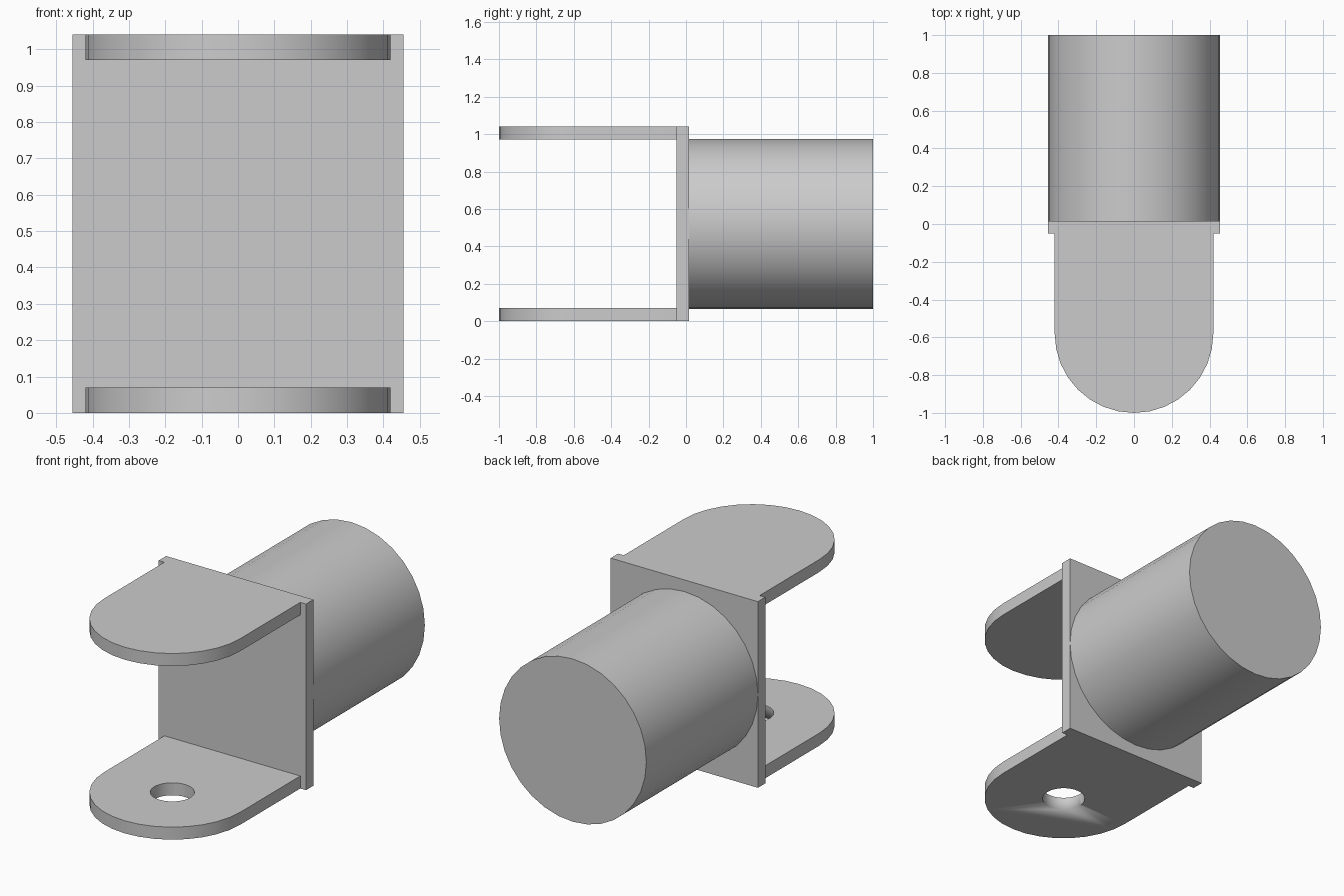
import bpy, bmesh, math
from mathutils import Matrix

cube = bpy.data.objects.get("Cube")
if cube:
    bpy.data.objects.remove(cube, do_unlink=True)

grey = bpy.data.materials.new("plain_grey")
grey.use_nodes = True
grey.diffuse_color = (0.6, 0.6, 0.6, 1)
grey.node_tree.nodes["Principled BSDF"].inputs["Base Color"].default_value = (0.6, 0.6, 0.6, 1)

HEIGHT, THICK = 1.04, 0.07
HALF_W, TAB_R = 0.455, 0.42
BACK, FRONT = 0.015, -0.05     # faces of the mounting plate
TAB_Y = -1 + TAB_R             # centre of the rounded tab end


def finish(name, bm):
    bmesh.ops.recalc_face_normals(bm, faces=bm.faces)
    mesh = bpy.data.meshes.new(name)
    bm.to_mesh(mesh)
    bm.free()
    obj = bpy.data.objects.new(name, mesh)
    mesh.materials.append(grey)
    bpy.context.collection.objects.link(obj)
    bpy.ops.object.select_all(action='DESELECT')
    obj.select_set(True)
    bpy.context.view_layer.objects.active = obj
    bpy.ops.object.shade_smooth_by_angle(angle=math.radians(30))
    return obj


def cylinder(name, radius, depth, matrix, segments=32):
    bm = bmesh.new()
    bmesh.ops.create_cone(bm, cap_ends=True, segments=segments, radius1=radius,
                          radius2=radius, depth=depth, matrix=matrix)
    return finish(name, bm)


def rounded_tab(name, z):
    # straight sides closed by a half circle, extruded upwards
    bm = bmesh.new()
    outline = [(TAB_R, FRONT), (-TAB_R, FRONT)]
    for i in range(17):
        a = math.pi + math.pi * i / 16
        outline.append((TAB_R * math.cos(a), TAB_Y + TAB_R * math.sin(a)))
    face = bm.faces.new([bm.verts.new((x, y, z)) for x, y in outline])
    new = bmesh.ops.extrude_face_region(bm, geom=[face])["geom"]
    verts = [v for v in new if isinstance(v, bmesh.types.BMVert)]
    bmesh.ops.translate(bm, verts=verts, vec=(0, 0, THICK))
    return finish(name, bm)


# Mounting plate
bm = bmesh.new()
bmesh.ops.create_cube(bm, size=1, matrix=Matrix.Translation((0, (BACK + FRONT) / 2, HEIGHT / 2))
                      @ Matrix.Diagonal((2 * HALF_W, BACK - FRONT, HEIGHT, 1)))
finish("mounting_plate", bm)

# Round shaft behind the plate
cylinder("shaft", HALF_W, 1 - BACK, Matrix.Translation((0, (1 + BACK) / 2, HEIGHT / 2))
         @ Matrix.Rotation(math.pi / 2, 4, 'X'))

# Fork tabs
rounded_tab("upper_tab", HEIGHT - THICK)
lower = rounded_tab("lower_tab", 0)

# Pin hole through the lower tab only
cutter = cylinder("pin_hole_cutter", 0.112, 0.3, Matrix.Translation((0, TAB_Y, THICK / 2)))
cutter.hide_render = True
cutter.hide_viewport = True
hole = lower.modifiers.new("pin_hole", 'BOOLEAN')
hole.operation = 'DIFFERENCE'
hole.solver = 'EXACT'
hole.object = cutter
